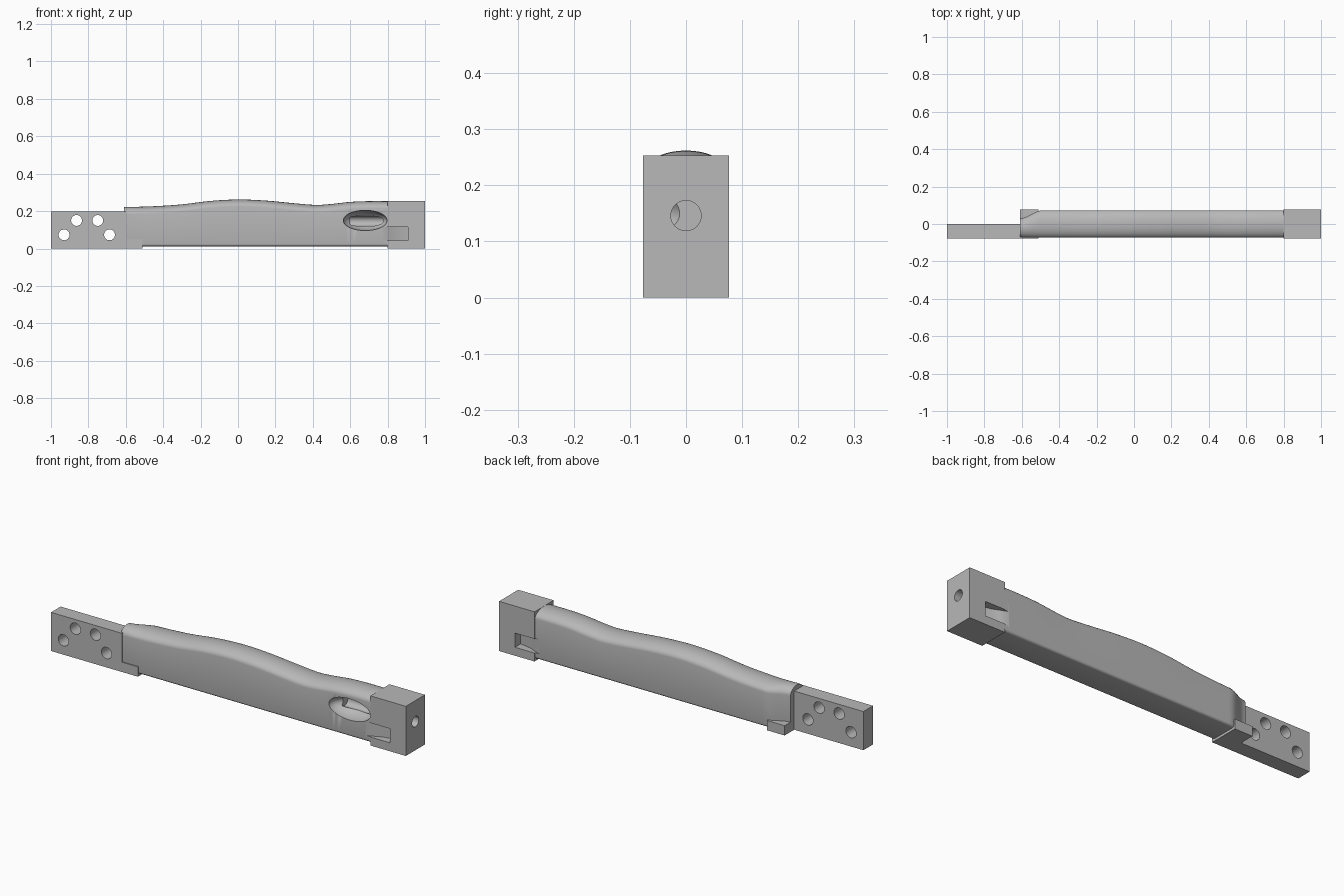
import bpy, bmesh, math
from math import sin, cos, pi, radians
from mathutils import Vector

if "Cube" in bpy.data.objects:
    bpy.data.objects.remove(bpy.data.objects["Cube"], do_unlink=True)

grey = bpy.data.materials.new("plain grey")
grey.use_nodes = True
grey.diffuse_color = (0.48, 0.48, 0.48, 1)
grey.node_tree.nodes["Principled BSDF"].inputs["Base Color"].default_value = grey.diffuse_color


def make(name, bm):
    bmesh.ops.recalc_face_normals(bm, faces=bm.faces)
    mesh = bpy.data.meshes.new(name)
    bm.to_mesh(mesh)
    bm.free()
    ob = bpy.data.objects.new(name, mesh)
    bpy.context.collection.objects.link(ob)
    mesh.materials.append(grey)
    return ob


def loft(name, rings):
    """Closed skin through a list of matching rings."""
    bm = bmesh.new()
    rows = [[bm.verts.new(p) for p in ring] for ring in rings]
    n = len(rows[0])
    for a, b in zip(rows, rows[1:]):
        for i in range(n):
            j = (i + 1) % n
            bm.faces.new((a[i], a[j], b[j], b[i]))
    bm.faces.new(rows[0])
    bm.faces.new(rows[-1])
    return make(name, bm)


def prism(name, outline, z0, z1):
    return loft(name, [[(x, y, z) for x, y in outline] for z in (z0, z1)])


def box(name, x, y, z):
    return prism(name, [(x[0], y[0]), (x[1], y[0]), (x[1], y[1]), (x[0], y[1])], *z)


def rod(name, start, axis, length, radius, n=32):
    start, axis = Vector(start), Vector(axis)
    side = axis.cross(Vector((0, 0, 1)))
    return loft(name, [[start + axis * d + side * radius * cos(2 * pi * i / n)
                        + Vector((0, 0, radius * sin(2 * pi * i / n))) for i in range(n)]
                       for d in (0, length)])


def activate(ob):
    bpy.ops.object.select_all(action='DESELECT')
    ob.select_set(True)
    bpy.context.view_layer.objects.active = ob


def cut(ob, cutters):
    activate(ob)
    for c in cutters:
        m = ob.modifiers.new("cut", 'BOOLEAN')
        m.operation, m.solver, m.object = 'DIFFERENCE', 'EXACT', c
        bpy.ops.object.modifier_apply(modifier=m.name)


def smooth(ob, angle=35):
    activate(ob)
    bpy.ops.object.shade_smooth_by_angle(angle=radians(angle))


# Rounded bar: top line as (x, z) stations, eased between them
top_line = [(-0.61, .221), (-0.45, .226), (-0.3, .236), (-0.15, .254), (0, .262),
            (0.15, .256), (0.3, .242), (0.42, .233), (0.5, .238), (0.6, .249),
            (0.7, .253), (0.82, .253)]


def top_at(x):
    k = max(i for i in range(len(top_line) - 1) if top_line[i][0] <= x + 1e-6)

    def slope(i):
        a, b = top_line[max(i - 1, 0)], top_line[min(i + 1, len(top_line) - 1)]
        return (b[1] - a[1]) / (b[0] - a[0])
    (xa, za), (xb, zb) = top_line[k], top_line[k + 1]
    h, t = xb - xa, (x - xa) / (xb - xa)
    return ((2*t**3 - 3*t**2 + 1) * za + (t**3 - 2*t*t + t) * h * slope(k)
            + (3*t*t - 2*t**3) * zb + (t**3 - t*t) * h * slope(k + 1))


def bar_ring(x):
    t = min(1, (x + 0.61) / 0.12)
    back = 0.03 + 0.043 * t * t * (3 - 2 * t)
    front, low, high = -0.073, 0.012, top_at(x)
    mid, half = (front + back) / 2, (back - front) / 2
    pts = []
    for i in range(17):                       # domed top
        a = pi * i / 16
        pts.append((x, mid + half * cos(a), high - 0.038 + 0.038 * sin(a)))
    for side, begin in ((-1, pi), (1, 1.5 * pi)):   # small bottom rounds
        for i in range(5):
            a = begin + pi / 2 * i / 4
            pts.append((x, mid + side * (half - 0.012) + 0.012 * cos(a),
                        low + 0.012 + 0.012 * sin(a)))
    return pts


bar = loft("rounded_bar", [bar_ring(-0.61 + 1.42 * i / 100) for i in range(101)])

# Square end block, fixing tongue and foot pad
block = box("end_block", (0.8, 1), (-0.077, 0.077), (0, 0.253))
tongue = box("fixing_tongue", (-1, -0.6), (-0.077, 0), (0, 0.197))
box("foot_pad", (-0.61, -0.51), (-0.077, 0.077), (0, 0.05))

# Bolt holes through the tongue
holes = [rod("hole_cutter", (x, -0.2, z), (0, 1, 0), 0.4, 0.029)
         for x, z in ((-0.863, .15), (-0.75, .15), (-0.93, .073), (-0.687, .073))]
cut(tongue, holes)

# Lengthwise bore, oval front pocket and the two side slots
bore = rod("bore_cutter", (0.6, 0, 0.146), (1, 0, 0), 0.5, 0.027)
bm = bmesh.new()
bmesh.ops.create_uvsphere(bm, u_segments=40, v_segments=24, radius=1)
for v in bm.verts:
    v.co = (0.68 + 0.117 * v.co.x, -0.073 + 0.085 * v.co.y, 0.15 + 0.054 * v.co.z)
pocket = make("pocket_cutter", bm)
slots = [prism("slot_cutter", [(x, s * y) for x, y in
         ((0.77, 0.075), (0.81, 0.06), (0.85, 0.042), (0.91, 0.032), (0.91, 0.1), (0.77, 0.1))],
         0.043, 0.115) for s in (-1, 1)]
cut(bar, [pocket, bore] + slots)
cut(block, [bore] + slots)

for c in holes + slots + [bore, pocket]:
    bpy.data.objects.remove(c, do_unlink=True)
for part in (bar, block, tongue):
    smooth(part)
